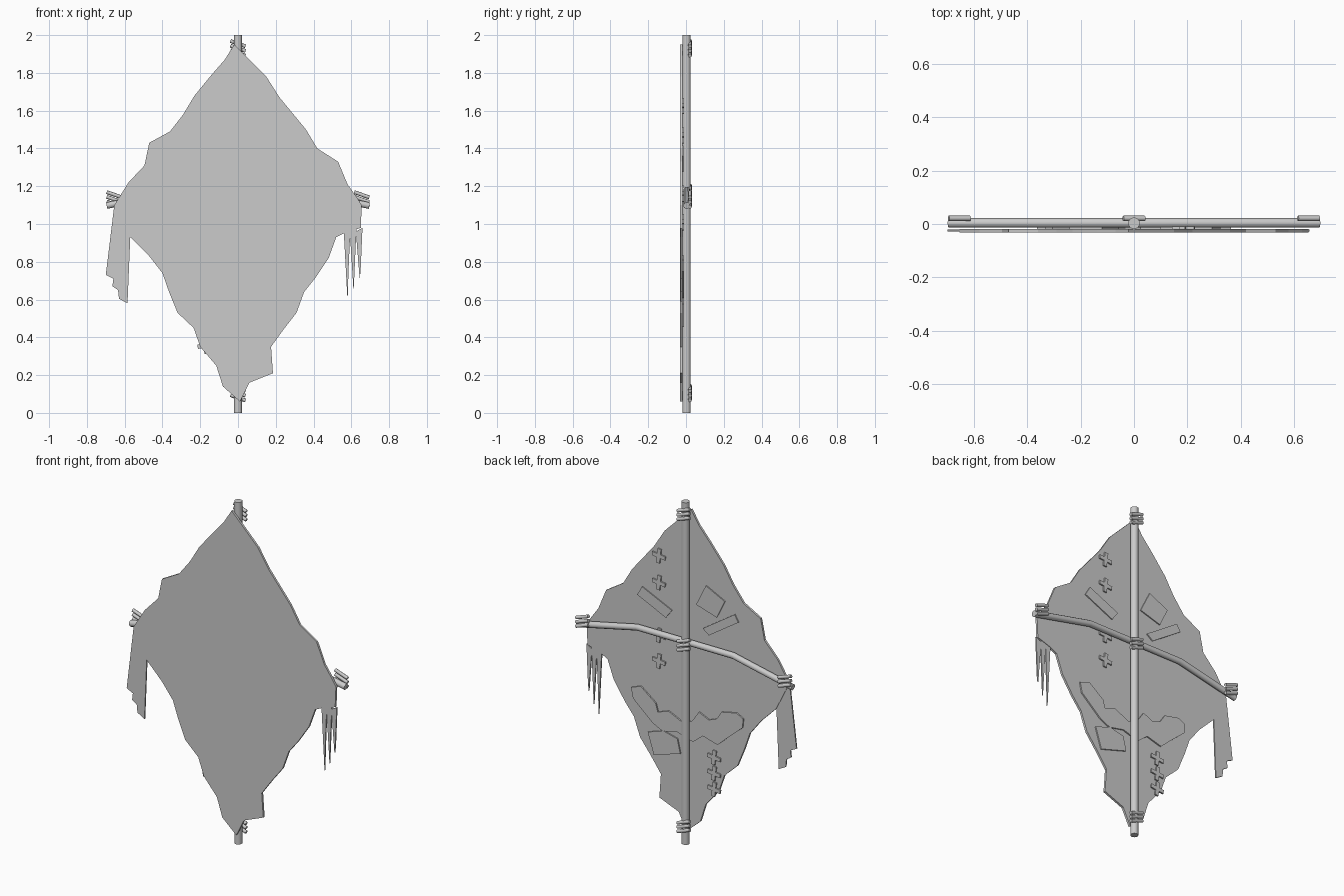
import bpy, bmesh, math
from mathutils import Vector

if "Cube" in bpy.data.objects:
    bpy.data.objects.remove(bpy.data.objects["Cube"])

grey = bpy.data.materials.new("plain grey")
grey.diffuse_color = (0.6, 0.6, 0.6, 1)
grey.use_nodes = True
grey.node_tree.nodes["Principled BSDF"].inputs["Base Color"].default_value = grey.diffuse_color


def finish(bm, name, smooth=False):
    bmesh.ops.recalc_face_normals(bm, faces=bm.faces)
    mesh = bpy.data.meshes.new(name)
    bm.to_mesh(mesh)
    bm.free()
    mesh.materials.append(grey)
    ob = bpy.data.objects.new(name, mesh)
    bpy.context.collection.objects.link(ob)
    if smooth:
        bpy.ops.object.select_all(action='DESELECT')
        ob.select_set(True)
        bpy.context.view_layer.objects.active = ob
        bpy.ops.object.shade_smooth_by_angle(angle=math.radians(50))
    return ob


def plate(name, outline, y0, y1):
    """Flat outline in x, z given thickness from y0 to y1."""
    bm = bmesh.new()
    face = bm.faces.new([bm.verts.new((x, y0, z)) for x, z in outline])
    ext = bmesh.ops.extrude_face_region(bm, geom=[face], use_keep_orig=True)
    verts = [g for g in ext["geom"] if isinstance(g, bmesh.types.BMVert)]
    bmesh.ops.translate(bm, verts=verts, vec=(0, y1 - y0, 0))
    bmesh.ops.triangulate(bm, faces=[f for f in bm.faces if len(f.verts) > 4])
    return finish(bm, name)


def rod(name, path, radius, sides=10):
    """Round rod swept along points in the x, z plane."""
    bm = bmesh.new()
    pts = [Vector(p) for p in path]
    rings = []
    for i, p in enumerate(pts):
        t = (pts[min(i + 1, len(pts) - 1)] - pts[max(i - 1, 0)]).normalized()
        side = Vector((0, 1, 0))
        up = t.cross(side)
        rings.append([bm.verts.new(p + radius * (math.cos(a) * side + math.sin(a) * up))
                      for a in (2 * math.pi * k / sides for k in range(sides))])
    for a, b in zip(rings, rings[1:]):
        for k in range(sides):
            n = (k + 1) % sides
            bm.faces.new((a[k], a[n], b[n], b[k]))
    bm.faces.new(rings[0])
    bm.faces.new(rings[-1])
    return finish(bm, name, True)


# Wooden frame: upright spine and bowed cross spar
rod("spine", [(0, 0.003, 0), (0, 0.003, 2)], 0.022)
rod("cross_spar", [(-0.695, 0.004, 1.097), (-0.31, 0.004, 1.18),
                   (0.31, 0.004, 1.18), (0.695, 0.004, 1.097)], 0.018)

# Cord lashings: three slanted turns on the back of each joint
joints = {"top": (0, 1.93), "bottom": (0, 0.105), "middle": (0, 1.165),
          "left": (-0.655, 1.13), "right": (0.655, 1.13)}
for label, (x, z) in joints.items():
    for i in (-1, 0, 1):
        c = z + i * 0.025
        rod(f"{label}_lashing_{i + 2}",
            [(x - 0.04, 0.021, c + 0.014), (x + 0.04, 0.021, c - 0.014)], 0.01, 8)

# Ragged diamond sail
sail = [(-0.02, 1.95), (0.05, 1.88), (0.15, 1.78), (0.22, 1.67), (0.36, 1.50),
        (0.42, 1.40), (0.53, 1.33), (0.58, 1.21), (0.63, 1.14), (0.655, 1.10),
        (0.65, 0.98), (0.56, 0.95), (0.52, 0.93), (0.48, 0.82), (0.41, 0.715),
        (0.35, 0.64), (0.31, 0.53), (0.24, 0.44), (0.175, 0.35), (0.185, 0.21),
        (0.06, 0.16), (0.01, 0.06), (-0.08, 0.14), (-0.115, 0.25), (-0.20, 0.35),
        (-0.235, 0.45), (-0.32, 0.53), (-0.365, 0.64), (-0.40, 0.74), (-0.47, 0.83),
        (-0.57, 0.93), (-0.655, 1.10), (-0.58, 1.22), (-0.495, 1.31), (-0.47, 1.43),
        (-0.36, 1.49), (-0.29, 1.58), (-0.23, 1.68), (-0.14, 1.79), (-0.07, 1.87)]
plate("sail", sail, -0.031, -0.018)

# Torn strips hanging from the side corners
plate("left_torn_strip", [(-0.655, 1.10), (-0.57, 0.94), (-0.585, 0.58), (-0.63, 0.605),
                          (-0.635, 0.65), (-0.665, 0.67), (-0.66, 0.71), (-0.70, 0.73)],
      -0.029, -0.021)
for i, (x, tip) in enumerate([(0.577, 0.59), (0.609, 0.64), (0.641, 0.71)]):
    plate(f"right_torn_strip_{i + 1}",
          [(x - 0.017, 0.96), (x + 0.018, 0.98), (x + 0.008, 0.75), (x + 0.003, tip)],
          -0.029, -0.021)

# Mending patches on the back
patches = {
    "long_patch": [(0.293, 1.416), (0.10, 1.328), (0.14, 1.276), (0.325, 1.361)],
    "square_patch": [(-0.12, 1.532), (-0.242, 1.472), (-0.19, 1.365), (-0.057, 1.405)],
    "slanted_patch": [(-0.10, 1.277), (-0.306, 1.413), (-0.331, 1.373), (-0.14, 1.247)],
    "lower_patch": [(0.255, 0.577), (0.153, 0.61), (0.064, 0.588), (0.045, 0.505), (0.216, 0.454)],
    "zigzag_patch": [(0.363, 0.81), (0.30, 0.832), (0.204, 0.759), (0.19, 0.711),
                     (0.121, 0.735), (0.025, 0.691), (-0.032, 0.718), (-0.076, 0.782),
                     (-0.14, 0.753), (-0.19, 0.772), (-0.223, 0.821), (-0.318, 0.841),
                     (-0.363, 0.818), (-0.357, 0.764), (-0.26, 0.68), (-0.197, 0.622),
                     (-0.102, 0.649), (-0.038, 0.597), (0.064, 0.628), (0.16, 0.608),
                     (0.223, 0.638), (0.35, 0.749)],
}
for i, (name, outline) in enumerate(patches.items()):
    plate(name, outline, -0.02, -0.012 + 0.0005 * i)

# Cross stitches on the back
w, l = 0.011, 0.042
cross = [(-w, l), (w, l), (w, w), (l, w), (l, -w), (w, -w),
         (w, -l), (-w, -l), (-w, -w), (-l, -w), (-l, w), (-w, w)]
spots = [(0.185, z) for z in (1.625, 1.468, 1.16, 1.009)]
spots += [(-0.172, z) for z in (0.541, 0.448, 0.355)]
ca, sa = math.cos(0.12), math.sin(0.12)
for i, (x, z) in enumerate(spots):
    plate(f"cross_stitch_{i + 1}",
          [(x + a * ca - b * sa, z + a * sa + b * ca) for a, b in cross], -0.02, -0.01)
